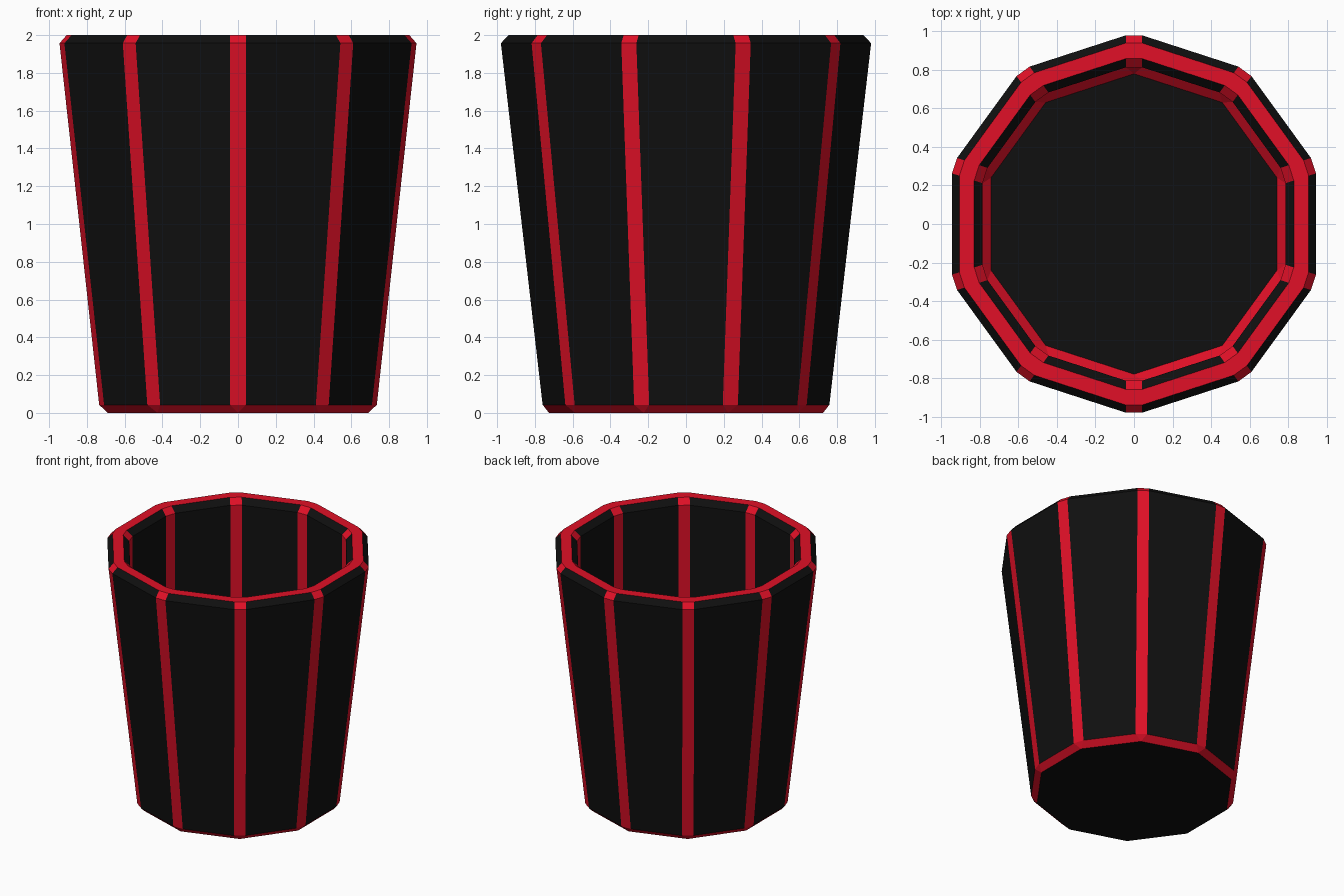
import bpy, bmesh, math

if "Cube" in bpy.data.objects:
    bpy.data.objects.remove(bpy.data.objects["Cube"], do_unlink=True)

SIDES = 10
HALF = math.pi / SIDES
STRIP = 0.042   # half width of the corner strips


def material(name, rgb):
    mat = bpy.data.materials.new(name)
    mat.use_nodes = True
    mat.diffuse_color = (*rgb, 1)
    bsdf = next(n for n in mat.node_tree.nodes if n.type == 'BSDF_PRINCIPLED')
    bsdf.inputs["Base Color"].default_value = (*rgb, 1)
    return mat


black = material("black", (0.005, 0.005, 0.005))
red = material("red", (0.75, 0.005, 0.02))


def ring(bm, apothem, z, half_width):
    """Decagon with each corner cut to a short edge (two points per corner)."""
    reach = apothem / math.cos(HALF) - half_width * math.tan(HALF)
    verts = []
    for i in range(SIDES):
        a = math.pi / 2 + i * 2 * HALF
        for s in (-half_width, half_width):
            verts.append(bm.verts.new((reach * math.cos(a) - s * math.sin(a),
                                       reach * math.sin(a) + s * math.cos(a), z)))
    return verts


# Wall profile from the underside, up over the rim and down to the floor:
# apothem, height, corner half width, colour of the band's panels (0 black, 1 red)
profile = [
    (0.69, 0.0, 0, 1),            # bottom bevel
    (0.735, 0.043, STRIP, 0),     # outer wall
    (0.945, 1.957, STRIP, 0),     # outer rim bevel
    (0.907, 2.0, STRIP, 1),       # flat rim
    (0.83, 2.0, STRIP, 0),        # inner rim bevel
    (0.787, 1.957, STRIP, 0),     # inner wall
    (0.787, 0.643, STRIP, 1),     # floor bevel
    (0.742, 0.6, 0, 0),           # floor edge
]

bm = bmesh.new()
rings = [ring(bm, a, z, w) for a, z, w, c in profile]
for k in range(len(rings) - 1):
    low, high = rings[k], rings[k + 1]
    for i in range(2 * SIDES):
        j = (i + 1) % (2 * SIDES)
        face = bm.faces.new((low[i], low[j], high[j], high[i]))
        # even bands are the corner strips, odd ones the panels
        face.material_index = 1 if i % 2 == 0 else profile[k][3]

# Underside and inside floor
bm.faces.new(rings[0][::-1])
bm.faces.new(rings[-1])
bmesh.ops.remove_doubles(bm, verts=bm.verts[:], dist=0.0005)
bmesh.ops.recalc_face_normals(bm, faces=bm.faces[:])

mesh = bpy.data.meshes.new("cup")
bm.to_mesh(mesh)
bm.free()
mesh.materials.append(black)
mesh.materials.append(red)
cup = bpy.data.objects.new("cup", mesh)
bpy.context.scene.collection.objects.link(cup)
